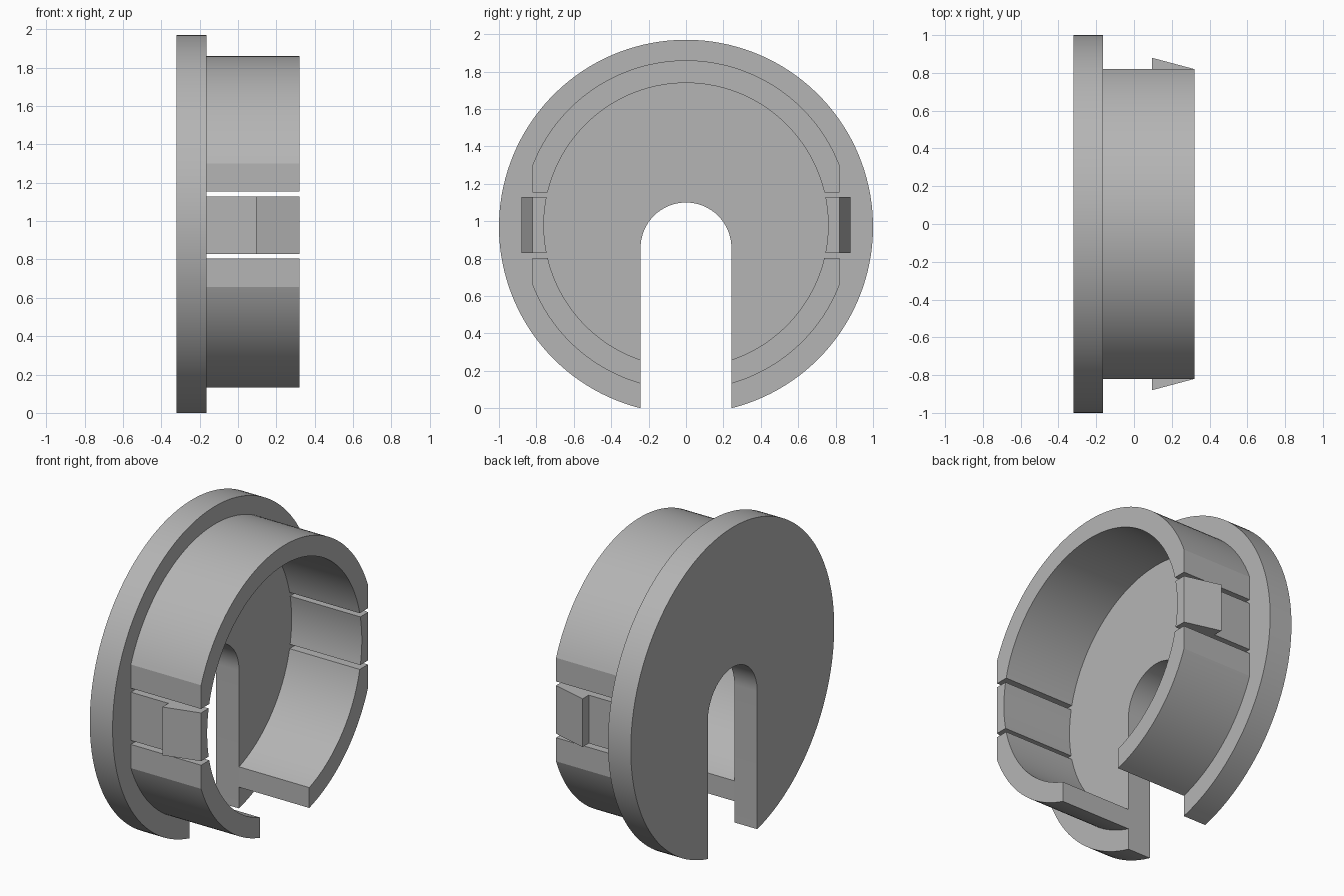
import bpy, bmesh
from math import acos, asin, cos, sin, pi, radians, sqrt

if "Cube" in bpy.data.objects:
    bpy.data.objects.remove(bpy.data.objects["Cube"])

# Main dimensions
BACK, SEAT, TIP = -0.32, -0.163, 0.32       # x of plate back, plate face, collar rim
PLATE_Z, RING_Z = 0.97, 0.979
PLATE_R, OUTER, INNER = 1.0, 0.881, 0.76
FLAT = 0.82                                 # collar is cut flat at this y
SLOT, SLOT_Z = 0.243, 0.857
GAP_IN, GAP_OUT = 0.15, 0.175               # half heights of tab and of its opening

grey = bpy.data.materials.new("light_grey")
grey.use_nodes = True
COLOUR = (0.46, 0.46, 0.46, 1)
grey.diffuse_color = COLOUR
grey.node_tree.nodes["Principled BSDF"].inputs["Base Color"].default_value = COLOUR


def arc(r, start, end, z=0.0, steps=48):
    angles = [start + (end - start) * i / steps for i in range(steps + 1)]
    return [(r * cos(a), z + r * sin(a)) for a in angles]


def prism(name, points, offset):
    """Extrude a closed outline of 3D points along an offset."""
    bm = bmesh.new()
    face = bm.faces.new([bm.verts.new(p) for p in points])
    extruded = bmesh.ops.extrude_face_region(bm, geom=[face], use_keep_orig=True)
    moved = [v for v in extruded["geom"] if isinstance(v, bmesh.types.BMVert)]
    bmesh.ops.translate(bm, verts=moved, vec=offset)
    bmesh.ops.recalc_face_normals(bm, faces=bm.faces)
    mesh = bpy.data.meshes.new(name)
    bm.to_mesh(mesh)
    bm.free()
    mesh.materials.append(grey)
    obj = bpy.data.objects.new(name, mesh)
    bpy.context.collection.objects.link(obj)
    bpy.ops.object.select_all(action="DESELECT")
    obj.select_set(True)
    bpy.context.view_layer.objects.active = obj
    bpy.ops.object.shade_smooth_by_angle(angle=radians(15))
    return obj


def slab(name, outline, x0, x1, side=1):
    return prism(name, [(x0, side * y, z) for y, z in outline], (x1 - x0, 0, 0))


# Round plate with an arched cable slot open at the bottom
edge = acos(SLOT / PLATE_R)
plate = arc(PLATE_R, -edge, pi + edge, PLATE_Z, 128) + arc(SLOT, pi, 0, SLOT_Z, 32)
slab("plate", plate, BACK, SEAT)

# Upper arch of the collar, flattened at both sides
corner = acos(FLAT / OUTER)
lip = asin(GAP_OUT / INNER)
upper = [(FLAT, RING_Z + GAP_OUT)]
upper += arc(OUTER, corner, pi - corner, RING_Z, 64)
upper += [(-FLAT, RING_Z + GAP_OUT)]
upper += arc(INNER, pi - lip, lip, RING_Z, 64)
slab("collar_upper", upper, SEAT, TIP)

# Lower collar pieces and snap tabs, on both sides
lower = [(FLAT, RING_Z - GAP_OUT)]
lower += arc(OUTER, -corner, -acos(SLOT / OUTER), RING_Z, 32)
lower += arc(INNER, -acos(SLOT / INNER), -lip, RING_Z, 32)

tab_angle = asin(GAP_IN / INNER)
tab = [(FLAT, RING_Z - GAP_IN), (FLAT, RING_Z + GAP_IN)]
tab += arc(INNER, tab_angle, -tab_angle, RING_Z, 12)

barb = [(0.095, FLAT), (0.095, 0.88), (TIP, FLAT)]

for side, label in ((1, "back"), (-1, "front")):
    slab("collar_lower_" + label, lower, SEAT, TIP, side)
    slab("snap_tab_" + label, tab, SEAT, TIP, side)
    prism("tab_barb_" + label, [(x, side * y, RING_Z - GAP_IN) for x, y in barb],
          (0, 0, 2 * GAP_IN))
